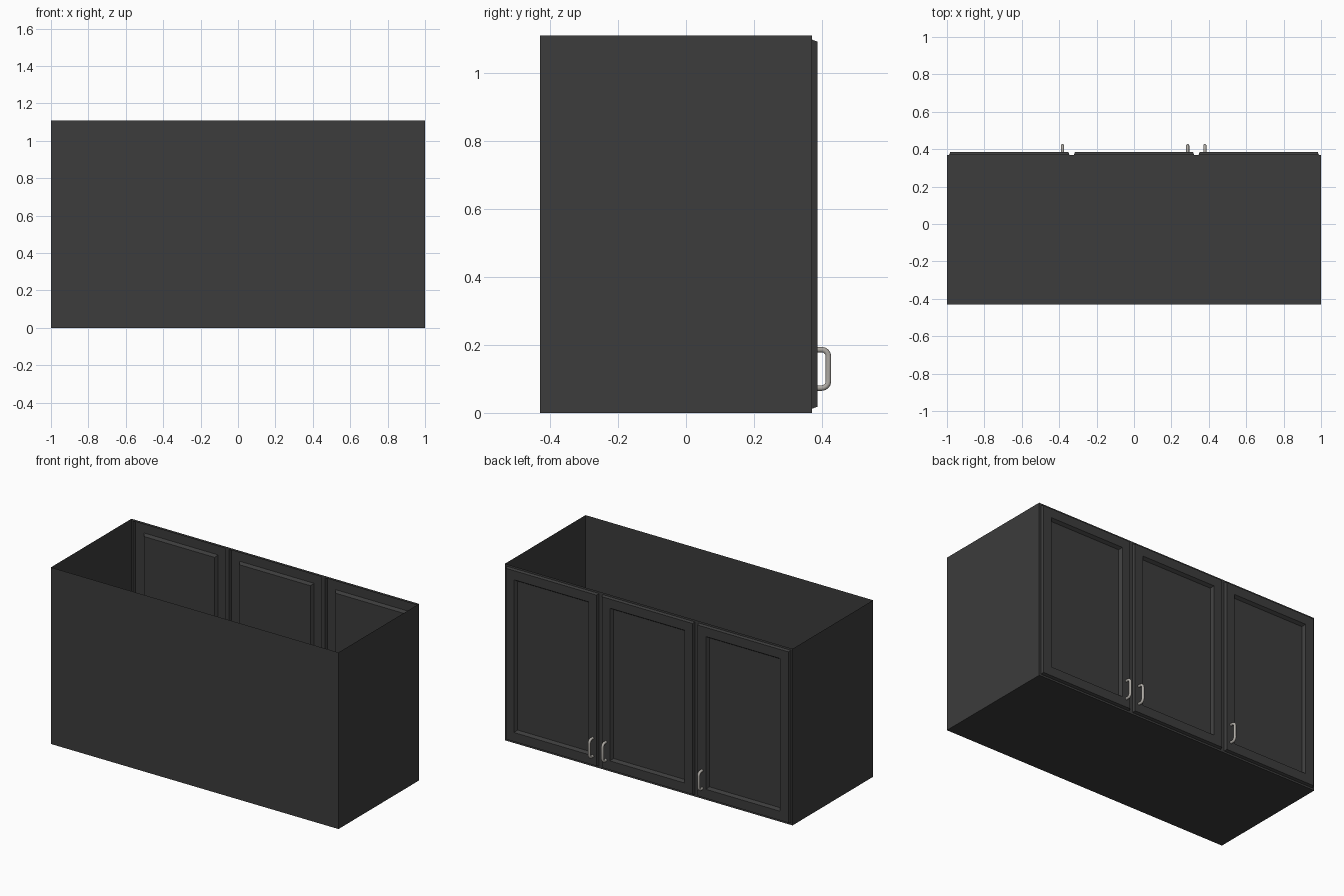
import bpy, bmesh, math

if "Cube" in bpy.data.objects:
    bpy.data.objects.remove(bpy.data.objects["Cube"])

H = 1.11                       # cabinet height
BACK, FRONT = -0.43, 0.37      # carcass depth range


def material(name, rgb):
    m = bpy.data.materials.new(name)
    m.diffuse_color = (*rgb, 1)
    m.use_nodes = True
    m.node_tree.nodes["Principled BSDF"].inputs["Base Color"].default_value = m.diffuse_color
    return m


charcoal = material("charcoal paint", (0.045, 0.045, 0.045))
metal = material("brushed metal", (0.42, 0.40, 0.37))


def add_mesh(name, bm, mat):
    me = bpy.data.meshes.new(name)
    bm.to_mesh(me)
    bm.free()
    me.materials.append(mat)
    ob = bpy.data.objects.new(name, me)
    bpy.context.collection.objects.link(ob)
    return ob


# Carcass: thin-sheet box, open at the top and on the door side
bm = bmesh.new()
bmesh.ops.create_cube(bm, size=1)
for v in bm.verts:
    v.co = (v.co.x * 2, v.co.y * (FRONT - BACK) + (FRONT + BACK) / 2, (v.co.z + 0.5) * H)
bm.normal_update()
opened = [f for f in bm.faces if f.normal.z > 0.9 or f.normal.y > 0.9]
bmesh.ops.delete(bm, geom=opened, context='FACES')
add_mesh("cabinet_carcass", bm, charcoal)


# Door: nested rectangles (inset, y) bridged into rim, frame, bevel and panel
PROFILE = [(0, FRONT), (0.012, FRONT), (0.018, 0.386), (0.075, 0.386), (0.087, 0.368)]


def door(name, x0, x1):
    bm = bmesh.new()
    rings = []
    for d, y in PROFILE:
        a, b, lo, hi = x0 + d, x1 - d, d, H - d
        rings.append([bm.verts.new((x, y, z)) for x, z in
                      ((a, lo), (a, hi), (b, hi), (b, lo))])
    for o, n in zip(rings, rings[1:]):
        for i in range(4):
            j = (i + 1) % 4
            bm.faces.new((o[i], o[j], n[j], n[i]))
    bm.faces.new(rings[-1])
    add_mesh(name, bm, charcoal)


# Handle: round bar bent into a U with rounded corners
def handle(name, x):
    y0, y1, z0, z1, r = 0.38, 0.419, 0.073, 0.186, 0.02
    pts = [(y0, z0)]
    for cz, start in ((z0 + r, -90), (z1 - r, 0)):
        for k in range(5):
            t = math.radians(start + 22.5 * k)
            pts.append((y1 - r + r * math.cos(t), cz + r * math.sin(t)))
    pts.append((y0, z1))
    cu = bpy.data.curves.new(name, 'CURVE')
    cu.dimensions = '3D'
    cu.bevel_depth = 0.0085
    cu.bevel_resolution = 3
    cu.use_fill_caps = True
    sp = cu.splines.new('POLY')
    sp.points.add(len(pts) - 1)
    for p, (y, z) in zip(sp.points, pts):
        p.co = (x, y, z, 1)
    cu.materials.append(metal)
    bpy.context.collection.objects.link(bpy.data.objects.new(name, cu))


for i, hx in enumerate((-0.382, 0.287, 0.379)):
    x0 = -1 + i * 2 / 3
    door(f"door_{i + 1}", x0, x0 + 2 / 3)
    handle(f"door_handle_{i + 1}", hx)
